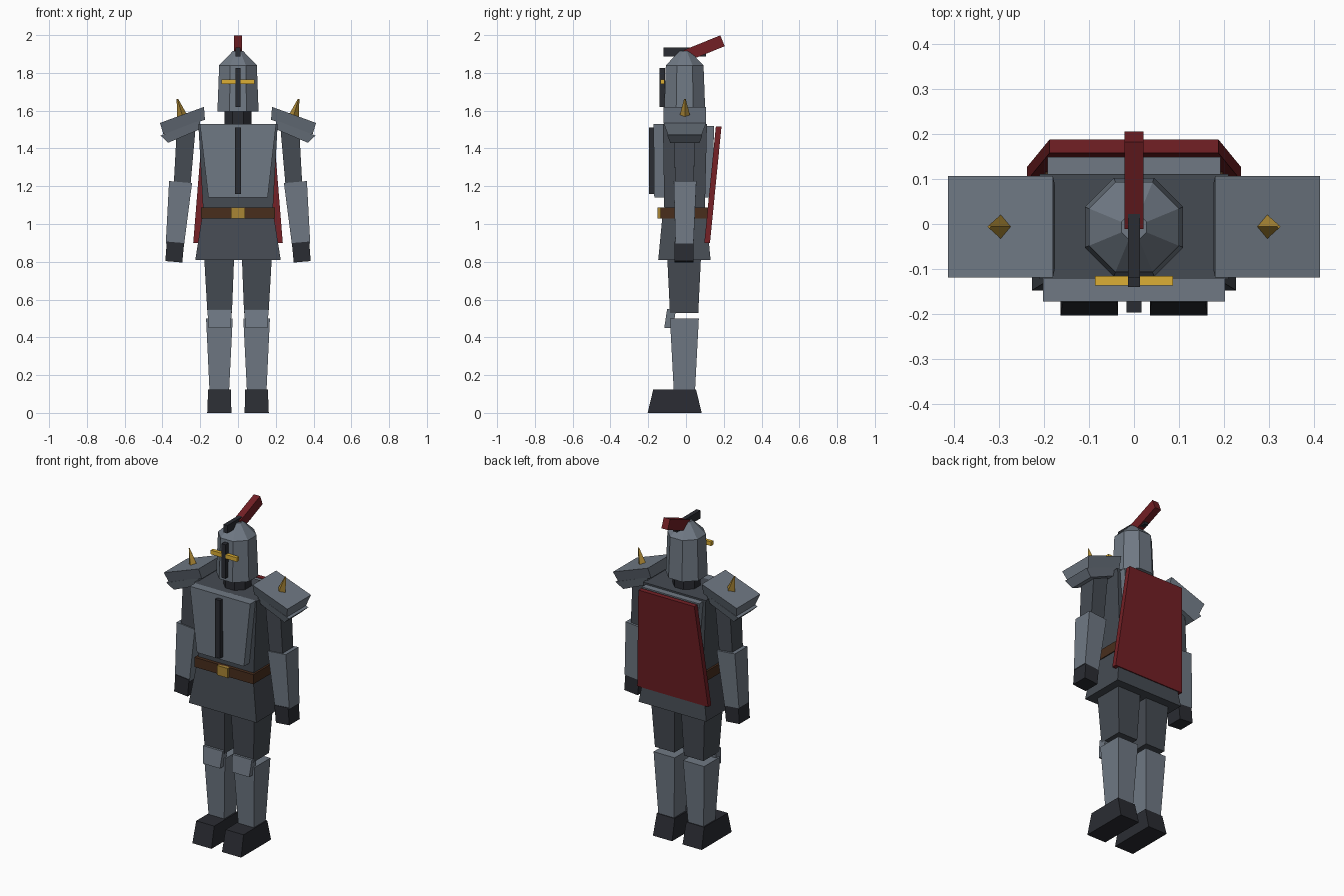
import bpy
import math
from mathutils import Vector

if "Cube" in bpy.data.objects:
    bpy.data.objects.remove(bpy.data.objects["Cube"])


def material(name, rgb):
    m = bpy.data.materials.new(name)
    m.diffuse_color = (*rgb, 1)
    m.use_nodes = True
    m.node_tree.nodes["Principled BSDF"].inputs["Base Color"].default_value = m.diffuse_color
    return m


STEEL = material("steel", (0.16, 0.19, 0.23))
SLATE = material("slate", (0.06, 0.07, 0.085))
BLACK = material("black", (0.023, 0.025, 0.032))
RED = material("red", (0.17, 0.014, 0.018))
GOLD = material("gold", (0.72, 0.43, 0.035))
BRASS = material("brass", (0.40, 0.24, 0.035))
LEATHER = material("leather", (0.065, 0.027, 0.012))

BOX_FACES = [(3, 2, 1, 0), (4, 5, 6, 7), (0, 1, 5, 4),
             (1, 2, 6, 5), (2, 3, 7, 6), (3, 0, 4, 7)]


def mesh(name, verts, faces, mat):
    me = bpy.data.meshes.new(name)
    me.from_pydata(verts, [], faces)
    me.materials.append(mat)
    ob = bpy.data.objects.new(name, me)
    bpy.context.collection.objects.link(ob)
    return ob


def block(name, mat, z, bottom, top=None):
    """Tapered block; bottom and top are (x0, x1, y0, y1)."""
    verts = []
    for h, (x0, x1, y0, y1) in zip(z, (bottom, top or bottom)):
        verts += [(x0, y0, h), (x1, y0, h), (x1, y1, h), (x0, y1, h)]
    return mesh(name, verts, BOX_FACES, mat)


def limb(name, mat, p0, size0, p1, size1):
    """Tapered block along a leaning axis in the xz plane."""
    p0, p1 = Vector(p0), Vector(p1)
    d = (p1 - p0).normalized()
    side = Vector((d.z, 0, -d.x))
    verts = []
    for p, (w, dep) in ((p0, size0), (p1, size1)):
        for sx, sy in ((-1, -1), (1, -1), (1, 1), (-1, 1)):
            verts.append(p + side * sx * w / 2 + Vector((0, sy * dep / 2, 0)))
    return mesh(name, verts, BOX_FACES, mat)


def plate(name, mat, lower, upper, y_low, y_up, yc=-0.006):
    """Slanted plate; lower and upper edges are (x, z) inner and outer."""
    verts = []
    for ((xa, za), (xb, zb)), h in ((lower, y_low), (upper, y_up)):
        verts += [(xa, yc - h, za), (xb, yc - h, zb),
                  (xb, yc + h, zb), (xa, yc + h, za)]
    return mesh(name, verts, BOX_FACES, mat)


def rings(name, mat, n, sections, phase=0.0):
    """Stacked n-sided rings (centre, radius), capped at both ends."""
    verts, faces = [], []
    for (cx, cy, cz), r in sections:
        for i in range(n):
            a = 2 * math.pi * (i + phase) / n
            verts.append((cx + r * math.cos(a), cy + r * math.sin(a), cz))
    for k in range(len(sections) - 1):
        for i in range(n):
            a, b = k * n + i, k * n + (i + 1) % n
            faces.append((a, b, b + n, a + n))
    faces.append(tuple(reversed(range(n))))
    faces.append(tuple(range(len(verts) - n, len(verts))))
    return mesh(name, verts, faces, mat)


def mirrored(ob):
    """Make the left twin and keep face directions outward."""
    twin = ob.copy()
    twin.data = ob.data.copy()
    for v in twin.data.vertices:
        v.co.x *= -1
    twin.data.flip_normals()
    ob.name, twin.name = "right_" + ob.name, "left_" + ob.name
    bpy.context.collection.objects.link(twin)


# Legs
mirrored(block("boot", BLACK, (0, 0.125), (0.035, 0.163, -0.203, 0.083), (0.038, 0.158, -0.173, 0.053)))
mirrored(block("shin_guard", STEEL, (0.12, 0.5), (0.047, 0.151, -0.065, 0.048), (0.028, 0.169, -0.085, 0.068)))
mirrored(block("knee_guard", STEEL, (0.45, 0.55), (0.04, 0.155, -0.115, -0.068), (0.032, 0.163, -0.1, -0.053)))
mirrored(block("thigh", SLATE, (0.53, 0.84), (0.032, 0.162, -0.085, 0.065), (0.02, 0.18, -0.1, 0.08)))

# Trunk
block("skirt", SLATE, (0.81, 1.04), (-0.226, 0.226, -0.147, 0.13), (-0.19, 0.19, -0.125, 0.108))
block("belt", LEATHER, (1.03, 1.088), (-0.197, 0.197, -0.135, 0.117))
block("buckle", BRASS, (1.03, 1.088), (-0.036, 0.036, -0.15, -0.13))
block("torso", SLATE, (1.08, 1.53), (-0.185, 0.185, -0.115, 0.1), (-0.21, 0.21, -0.122, 0.111))
block("breastplate", STEEL, (1.14, 1.53), (-0.157, 0.157, -0.168, -0.11), (-0.202, 0.202, -0.172, -0.118))
block("breastplate_ridge", BLACK, (1.16, 1.51), (-0.017, 0.017, -0.196, -0.165))
block("backplate", STEEL, (1.14, 1.52), (-0.155, 0.155, 0.09, 0.138), (-0.192, 0.192, 0.1, 0.149))
block("cape", RED, (0.9, 1.517), (-0.237, 0.237, 0.097, 0.127), (-0.187, 0.187, 0.158, 0.188))

# Arms
mirrored(limb("upper_arm", SLATE, (0.297, -0.008, 1.19), (0.088, 0.1), (0.272, -0.008, 1.54), (0.1, 0.11)))
mirrored(limb("forearm_guard", STEEL, (0.334, -0.008, 0.893), (0.097, 0.096), (0.304, -0.005, 1.222), (0.122, 0.12)))
mirrored(limb("glove", BLACK, (0.34, -0.01, 0.8), (0.09, 0.1), (0.331, -0.01, 0.903), (0.092, 0.1)))

# Shoulders
mirrored(plate("shoulder_plate", STEEL, ((0.175, 1.552), (0.395, 1.475)),
               ((0.18, 1.62), (0.413, 1.535)), 0.09, 0.113))
mirrored(plate("lower_shoulder_plate", STEEL, ((0.2, 1.502), (0.37, 1.43)),
               ((0.2, 1.55), (0.41, 1.468)), 0.078, 0.092))
mirrored(rings("shoulder_spike", BRASS, 4, [((0.292, -0.006, 1.565), 0.03), ((0.321, -0.006, 1.663), 0.004)]))

# Head
rings("neck", BLACK, 8, [((0, -0.006, 1.51), 0.078), ((0, -0.006, 1.62), 0.078)], 0.5)
rings("helmet", STEEL, 8, [((0, -0.007, 1.595), 0.118), ((0, -0.007, 1.84), 0.108),
                           ((0, -0.007, 1.915), 0.03)], 0.5)
block("visor_bar", BLACK, (1.62, 1.825), (-0.013, 0.013, -0.14, -0.11))
block("visor_slit", GOLD, (1.74, 1.765), (-0.087, 0.087, -0.136, -0.115))
block("crest", BLACK, (1.886, 1.934), (-0.013, 0.013, -0.12, 0.105))

# Plume, leaning back from the crest
plume = block("plume", RED, (-0.031, 0.031), (-0.021, 0.021, -0.104, 0.104))
plume.location = (0, 0.097, 1.931)
plume.rotation_euler.x = math.radians(22)
